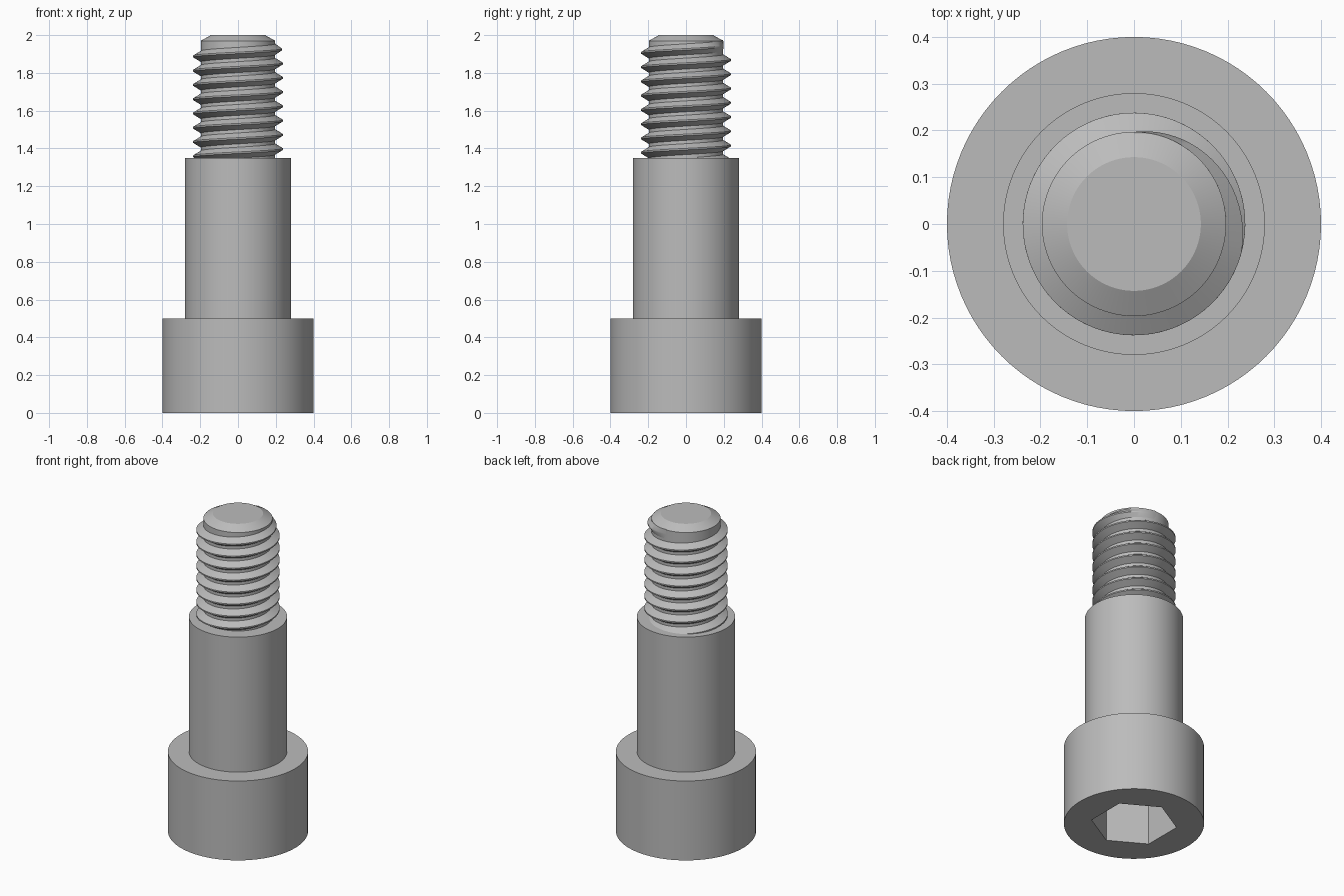
import bpy, bmesh, math

cube = bpy.data.objects.get("Cube")
if cube:
    bpy.data.objects.remove(cube, do_unlink=True)

SEGMENTS = 96
CORE, CREST, PITCH = 0.197, 0.238, 0.0755

steel = bpy.data.materials.new("grey steel")
steel.use_nodes = True
steel.diffuse_color = (0.5, 0.5, 0.5, 1)
steel.node_tree.nodes["Principled BSDF"].inputs["Base Color"].default_value = (0.5, 0.5, 0.5, 1)


def finish(bm, name):
    """Turn a bmesh into a smooth object with sharp edges kept."""
    bmesh.ops.recalc_face_normals(bm, faces=bm.faces)
    mesh = bpy.data.meshes.new(name)
    bm.to_mesh(mesh)
    bm.free()
    obj = bpy.data.objects.new(name, mesh)
    bpy.context.collection.objects.link(obj)
    mesh.materials.append(steel)
    bpy.ops.object.select_all(action='DESELECT')
    obj.select_set(True)
    bpy.context.view_layer.objects.active = obj
    bpy.ops.object.shade_smooth_by_angle(angle=math.radians(25))
    return obj


def ring(bm, radius, z, count=SEGMENTS, turn=0.0):
    angles = [turn + math.tau * i / count for i in range(count)]
    return [bm.verts.new((radius * math.cos(a), radius * math.sin(a), z)) for a in angles]


def bridge(bm, a, b):
    n = len(a)
    for i in range(n):
        j = (i + 1) % n
        bm.faces.new((a[i], a[j], b[j], b[i]))


# Head, shoulder and threaded core as one turned body
bm = bmesh.new()
profile = [(0.4, 0), (0.4, 0.5), (0.28, 0.5), (0.28, 1.35),
           (CORE, 1.35), (CORE, 1.97), (0.143, 2)]
rings = [ring(bm, r, z) for r, z in profile]
for lower, upper in zip(rings, rings[1:]):
    bridge(bm, lower, upper)
bm.faces.new(rings[-1])

# Hexagonal key socket sunk into the underside
mouth, floor = [ring(bm, 0.246, z, 6, math.pi / 6) for z in (0, 0.27)]
bridge(bm, mouth, floor)
bm.faces.new(floor)
rim = [bm.edges.get((loop[i - 1], loop[i])) or bm.edges.new((loop[i - 1], loop[i]))
       for loop in (rings[0], mouth) for i in range(len(loop))]
bmesh.ops.triangle_fill(bm, edges=rim, use_beauty=True, normal=(0, 0, -1))
finish(bm, "bolt_body")

# Right-handed thread, fading into the core at the tip
bm = bmesh.new()
STEPS = 72
end, fade = math.pi / 2, math.radians(105)
start = end - math.tau * 8.2
count = int(8.2 * STEPS)
previous = None
for i in range(count + 1):
    a = start + (end - start) * i / count
    z = 1.925 + PITCH * a / math.tau
    outer = CORE + (CREST - CORE) * min(1, (end - a) / fade)
    section = [(CORE - 0.01, -0.029), (CORE, -0.029), (outer, -0.004),
               (outer, 0.004), (CORE, 0.029), (CORE - 0.01, 0.029)]
    verts = [bm.verts.new((r * math.cos(a), r * math.sin(a), z + h)) for r, h in section]
    if previous:
        bridge(bm, previous, verts)
    else:
        bm.faces.new(verts)
    previous = verts
bm.faces.new(previous)
finish(bm, "thread")
